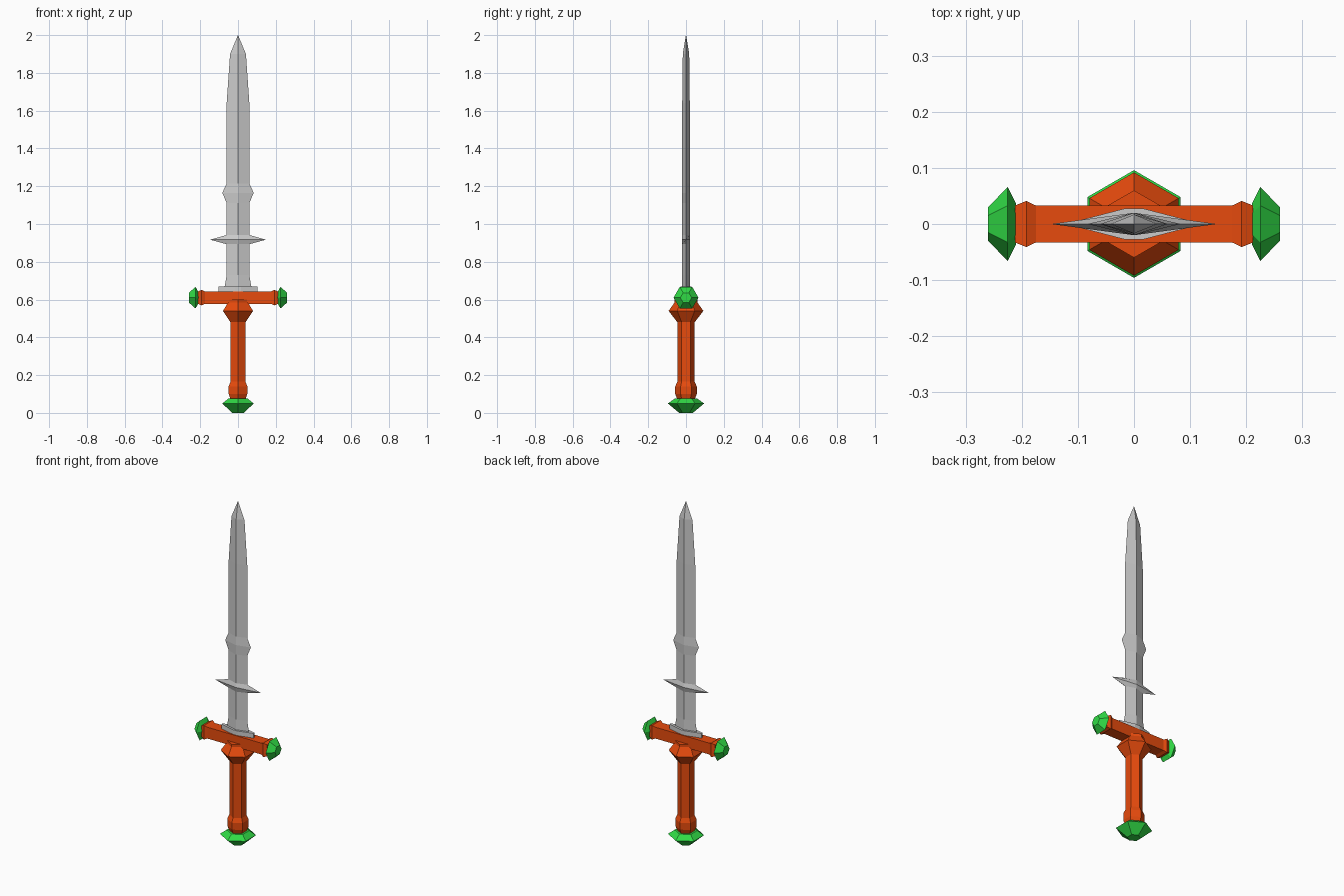
import bpy, bmesh
from math import cos, sin, pi, sqrt

if "Cube" in bpy.data.objects:
    bpy.data.objects.remove(bpy.data.objects["Cube"])


def material(name, rgb):
    m = bpy.data.materials.new(name)
    m.diffuse_color = (*rgb, 1)
    m.use_nodes = True
    m.node_tree.nodes["Principled BSDF"].inputs["Base Color"].default_value = m.diffuse_color
    return m


orange = material("orange", (0.8, 0.07, 0.004))
green = material("green", (0.03, 0.7, 0.06))


def loft(name, rings, mat=None):
    """Skin equal-sized rings of points and cap both ends."""
    bm = bmesh.new()
    loops = [[bm.verts.new(p) for p in ring] for ring in rings]
    n = len(loops[0])
    for a, b in zip(loops, loops[1:]):
        for i in range(n):
            j = (i + 1) % n
            bm.faces.new((a[i], a[j], b[j], b[i]))
    bm.faces.new(loops[0][::-1])
    bm.faces.new(loops[-1])
    bmesh.ops.remove_doubles(bm, verts=bm.verts, dist=1e-5)
    bmesh.ops.recalc_face_normals(bm, faces=bm.faces)
    me = bpy.data.meshes.new(name)
    bm.to_mesh(me)
    bm.free()
    ob = bpy.data.objects.new(name, me)
    bpy.context.collection.objects.link(ob)
    if mat:
        me.materials.append(mat)
    return ob


def polygon(r, sides, turn):
    return [(r * cos(turn + 2 * pi * i / sides), r * sin(turn + 2 * pi * i / sides))
            for i in range(sides)]


def upright(profile):
    """Hexagonal rings (corners on +-y) from (z, radius) pairs."""
    return [[(x, y, z) for x, y in polygon(r, 6, pi / 2)] for z, r in profile]


GUARD_Z = 0.61

# Pommel gem and grip
loft("pommel", upright([(0, 0.036), (0.05, 0.096), (0.075, 0.06)]), green)
loft("grip", upright([(0.07, 0.045), (0.10, 0.057), (0.14, 0.057), (0.165, 0.046),
                      (0.48, 0.046), (0.54, 0.092), (0.585, 0.06), (0.60, 0.06)]), orange)

# Square crossguard with flared ends
half = [(0.175, 0.033), (0.192, 0.041), (0.212, 0.033)]
profile = [(-x, h) for x, h in reversed(half)] + half
loft("crossguard", [[(x, a, GUARD_Z + b) for a, b in polygon(h * sqrt(2), 4, pi / 4)]
                    for x, h in profile], orange)

# Hexagonal gems on both guard ends
for side, s in (("left", -1), ("right", 1)):
    loft("guard_gem_" + side,
         [[(s * x, a, GUARD_Z + b) for a, b in polygon(r, 6, 0)]
          for x, r in [(0.21, 0.036), (0.225, 0.066), (0.26, 0.03)]], green)

# Blade collar
collar = [(0.103, 0.005), (0.015, 0.028), (-0.015, 0.028), (-0.103, 0.005),
          (-0.103, -0.005), (-0.015, -0.028), (0.015, -0.028), (0.103, -0.005)]
loft("blade_collar", [[(x, y, z) for x, y in collar] for z in (0.64, 0.67)])

# Diamond-section blade with thorns: (z, half width, half thickness)
blade = [(0.66, 0.072, 0.02), (0.73, 0.06, 0.02), (0.893, 0.06, 0.02),
         (0.917, 0.148, 0.02), (0.942, 0.06, 0.02), (1.11, 0.06, 0.02),
         (1.165, 0.083, 0.02), (1.215, 0.06, 0.02), (1.64, 0.06, 0.02),
         (1.90, 0.042, 0.017), (2.0, 0, 0)]
rings = [[(w, 0, z), (0, t, z), (-w, 0, z), (0, -t, z)] for z, w, t in blade[:-1]]
rings.append([(0, 0, 2.0 - 1e-4), (0, 0, 2.0 - 1e-4), (0, 0, 2.0 - 1e-4), (0, 0, 2.0 - 1e-4)])
rings[-1] = [(0.0004, 0, 2), (0, 0.0004, 2), (-0.0004, 0, 2), (0, -0.0004, 2)]
loft("blade", rings)
